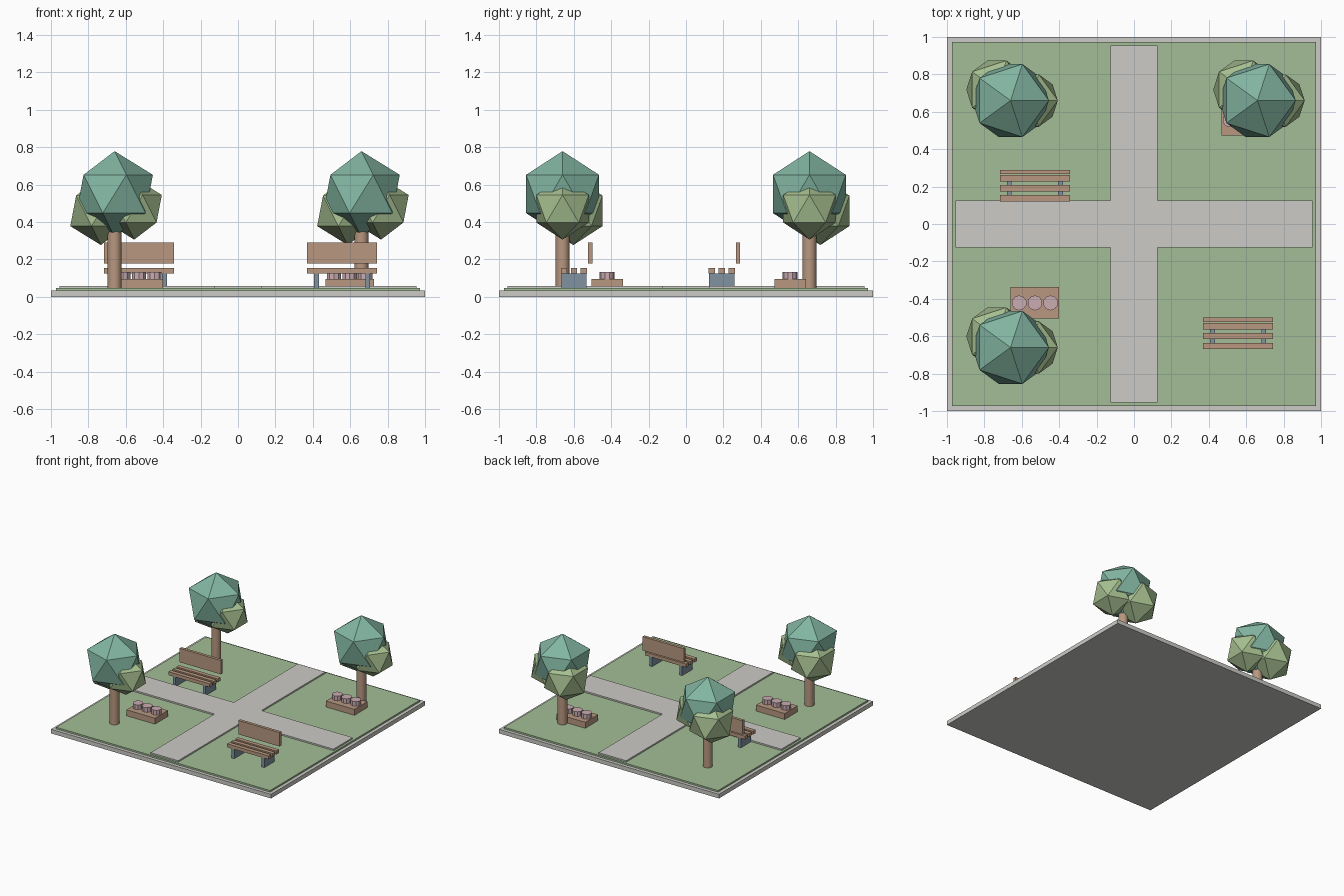
import bpy
import bmesh
from mathutils import Matrix

default = bpy.data.objects.get("Cube")
if default:
    bpy.data.objects.remove(default, do_unlink=True)


def material(name, rgb):
    """Flat material from 0-255 screen colour, stored as linear values."""
    lin = [((c / 255 + 0.055) / 1.055) ** 2.4 for c in rgb] + [1.0]
    mat = bpy.data.materials.new(name)
    mat.use_nodes = True
    mat.diffuse_color = lin
    bsdf = next(n for n in mat.node_tree.nodes if n.type == "BSDF_PRINCIPLED")
    bsdf.inputs["Base Color"].default_value = lin
    return mat


STONE = material("pale_stone", (204, 203, 198))
GRASS = material("grass_green", (163, 189, 150))
WOOD = material("warm_wood", (184, 152, 128))
METAL = material("blue_grey_metal", (128, 146, 160))
LEAF_DARK = material("teal_leaf", (130, 181, 161))
LEAF_LIGHT = material("light_green_leaf", (165, 190, 143))
PETAL = material("dusty_pink", (202, 172, 178))

GROUND = 0.047


def finish(bm, name, mat):
    mesh = bpy.data.meshes.new(name)
    bm.normal_update()
    bm.to_mesh(mesh)
    bm.free()
    mesh.materials.append(mat)
    obj = bpy.data.objects.new(name, mesh)
    bpy.context.collection.objects.link(obj)
    return obj


def box(name, center, size, z0, z1, mat):
    bm = bmesh.new()
    place = Matrix.Translation((*center, (z0 + z1) / 2))
    scale = Matrix.Diagonal((*size, z1 - z0, 1))
    bmesh.ops.create_cube(bm, size=1, matrix=place @ scale)
    return finish(bm, name, mat)


def cylinder(name, center, radius, z0, z1, sides, mat):
    bm = bmesh.new()
    bmesh.ops.create_cone(bm, cap_ends=True, segments=sides, radius1=radius,
                          radius2=radius, depth=z1 - z0,
                          matrix=Matrix.Translation((*center, (z0 + z1) / 2)))
    return finish(bm, name, mat)


def leaf_ball(name, center, radius, mat):
    bm = bmesh.new()
    bmesh.ops.create_icosphere(bm, subdivisions=1, radius=radius,
                               matrix=Matrix.Translation(center))
    return finish(bm, name, mat)


def tree(tag, x, y):
    trunk = cylinder(f"{tag}_trunk", (x, y), 0.037, GROUND, 0.42, 16, WOOD)
    for poly in trunk.data.polygons:
        poly.use_smooth = abs(poly.normal.z) < 0.5
    leaf_ball(f"{tag}_main_crown", (x, y, 0.55), 0.229, LEAF_DARK)
    leaf_ball(f"{tag}_left_crown", (x + 0.105, y, 0.471), 0.165, LEAF_LIGHT)
    leaf_ball(f"{tag}_right_crown", (x - 0.073, y + 0.058, 0.46), 0.183, LEAF_LIGHT)


def bench(tag, x, y):
    for i in (-1, 0, 1):
        box(f"{tag}_seat_slat", (x, y + i * 0.053), (0.375, 0.034), 0.126, 0.154, WOOD)
    box(f"{tag}_backrest", (x, y + 0.087), (0.375, 0.024), 0.177, 0.291, WOOD)
    for side in (-1, 1):
        box(f"{tag}_leg", (x + side * 0.137, y), (0.025, 0.134), GROUND, 0.126, METAL)


def planter(tag, x, y):
    box(f"{tag}_box", (x, y), (0.26, 0.168), GROUND, 0.096, WOOD)
    for i in (-1, 0, 1):
        cylinder(f"{tag}_flower", (x + i * 0.084, y), 0.04, 0.096, 0.134, 10, PETAL)


# Ground slab and lawn
box("base_slab", (0, 0), (2, 2), 0, 0.034, STONE)
box("lawn", (0, 0), (1.945, 1.945), 0.034, GROUND, GRASS)

# Crossing paths as one plus-shaped slab
bm = bmesh.new()
w, e = 0.125, 0.955
arm = [(e, -w), (e, w), (w, w)]
outline = []
for turn in range(4):
    outline += arm
    arm = [(-y, x) for x, y in arm]
face = bm.faces.new([bm.verts.new((x, y, GROUND)) for x, y in outline])
top = bmesh.ops.extrude_face_region(bm, geom=[face])
bmesh.ops.translate(bm, vec=(0, 0, 0.012),
                    verts=[v for v in top["geom"] if isinstance(v, bmesh.types.BMVert)])
bmesh.ops.recalc_face_normals(bm, faces=bm.faces)
finish(bm, "crossing_paths", STONE)

# Trees
tree("front_right_tree", -0.66, -0.66)
tree("back_right_tree", -0.66, 0.66)
tree("back_left_tree", 0.66, 0.66)

# Benches
bench("back_bench", -0.53, 0.191)
bench("front_bench", 0.557, -0.599)

# Flower planters
planter("front_planter", -0.53, -0.422)
planter("back_planter", 0.597, 0.557)
